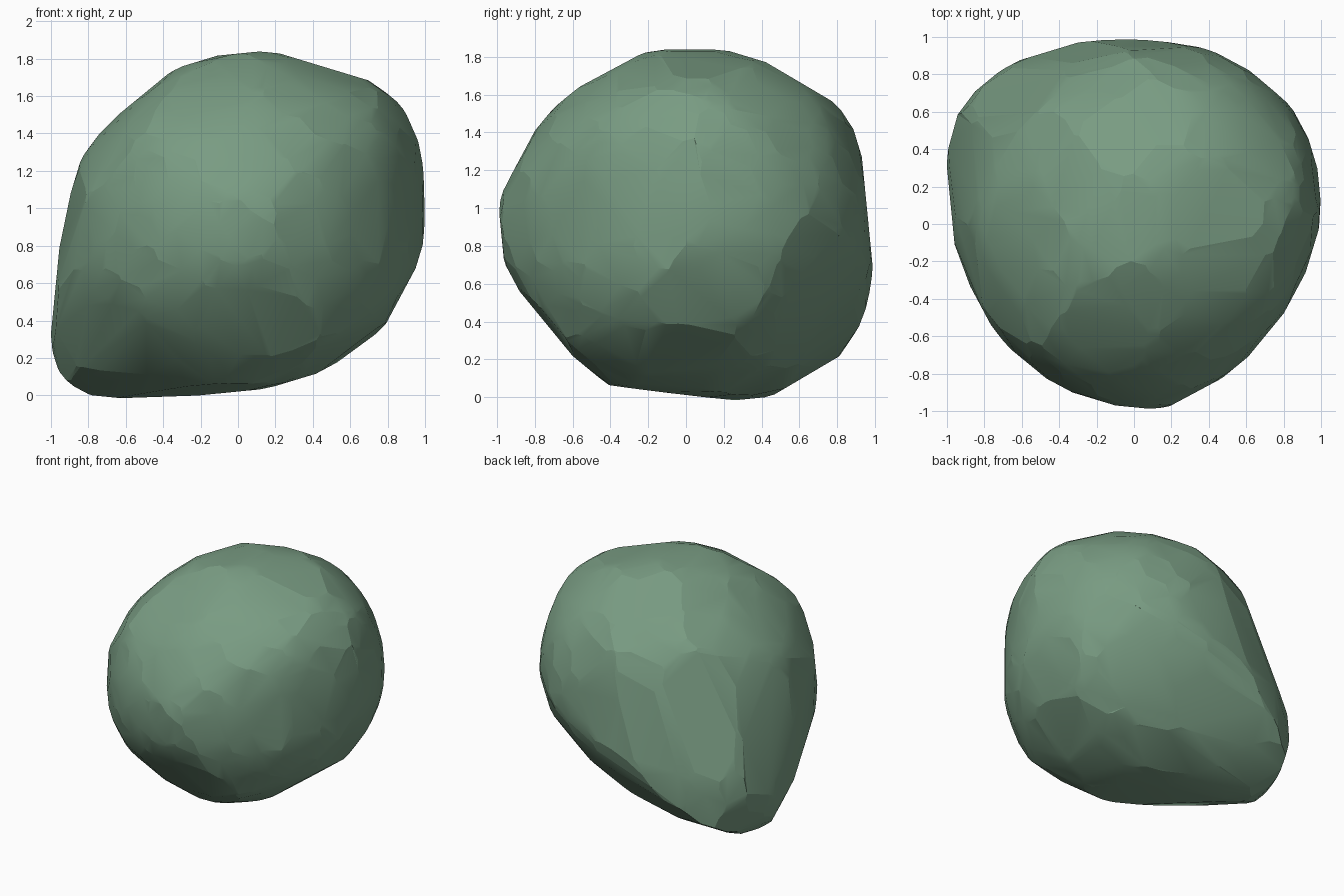
import bpy
import bmesh
import math
from mathutils import Vector

if "Cube" in bpy.data.objects:
    bpy.data.objects.remove(bpy.data.objects["Cube"], do_unlink=True)

MID = 0.917   # height of the boulder's middle
CORE = 0.88   # radius of the round core

# Profiles of the boulder, as (across, up) points
front_profile = [
    (-.78, 0), (-.25, 0), (.1, .03), (.3, .08), (.5, .16), (.71, .28), (.83, .47),
    (.95, .68), (.99, .83), (1, 1), (1, 1.16), (.98, 1.3), (.93, 1.45), (.85, 1.57),
    (.71, 1.68), (.3, 1.8), (.2, 1.83), (.03, 1.83), (-.13, 1.81), (-.36, 1.73),
    (-.6, 1.53), (-.76, 1.38), (-.84, 1.26), (-.87, 1.15), (-.96, .6), (-1, .33),
    (-.99, .22), (-.95, .12), (-.9, .06)]
side_profile = [
    (-.99, 1), (-.96, .72), (-.88, .56), (-.6, .27), (-.48, .12), (-.38, .05), (0, .01),
    (.1, 0), (.42, 0), (.52, .03), (.62, .09), (.8, .2), (.92, .34), (.98, .47),
    (.98, .65), (.93, 1.27), (.88, 1.43), (.78, 1.57), (.6, 1.68), (.23, 1.83),
    (-.2, 1.83), (-.36, 1.75), (-.7, 1.53), (-.9, 1.22), (-.97, 1.08)]
plan_profile = [
    (-1, .33), (-.98, .48), (-.92, .64), (-.8, .75), (-.64, .86), (-.3, .97), (-.1, .99),
    (.1, .98), (.3, .96), (.6, .83), (.8, .67), (.92, .48), (.98, .3), (1, .1),
    (.96, -.12), (.88, -.33), (.61, -.71), (.18, -.98), (-.1, -.97), (-.33, -.9),
    (-.5, -.8), (-.7, -.63), (-.92, -.25), (-.97, 0)]

# Slanted profiles, measured from the middle
front_slant = [
    (-.94, 0), (-.91, .19), (-.75, .47), (-.63, .59), (-.3, .82), (.03, .92), (.34, .89),
    (.71, .75), (.82, .64), (.97, .41), (1.05, 0), (1.05, -.08), (.97, -.32),
    (.77, -.61), (.25, -.89), (-.06, -.94), (-.22, -.92), (-.52, -.77), (-.8, -.52),
    (-.9, -.32), (-.93, -.16)]
back_slant = [
    (-1.05, .05), (-.95, .5), (-.86, .66), (-.7, .81), (-.48, .89), (.07, .92),
    (.2, .89), (.45, .77), (.77, .56), (.86, .36), (.94, -.13), (.82, -.61),
    (.6, -1.09), (.39, -1.16), (.26, -1.14), (-.4, -.86), (-.78, -.51), (-.97, -.26)]
under_slant = [
    (-.91, .36), (-.87, .51), (-.66, .81), (-.39, .94), (0, 1), (.38, .91), (.79, .54),
    (.92, .26), (1.09, -.33), (1.1, -.54), (1.04, -.75), (.87, -.92), (.18, -.99),
    (-.22, -.94), (-.73, -.66), (-.87, -.39), (-.93, -.14)]

# Corners of the low tip that no chisel plane may cut off
knobs = [Vector((x, y, z - MID)) for x, y, z in (
    (-.87, .48, .06), (-.93, .3, .09), (-.82, .71, .18), (-.78, .4, 0), (-.25, .1, 0),
    (-1, .33, .33), (-.97, -.05, .49), (-.92, .62, .45), (-.64, .85, .45))]


def core_reach(normal):
    """Distance to the round core with the low tip drawn out of it."""
    return max(CORE, max(k.dot(normal) for k in knobs))


def cuts_from_profile(profile, facing, base=0.0, count=32):
    """Planes (normal, distance) that wrap a profile lying square to a direction."""
    facing = Vector(facing).normalized()
    up = Vector((0, 1, 0)) if facing.z > 0.99 else Vector((0, 0, 1))
    up = (up - facing * up.dot(facing)).normalized()
    across = up.cross(facing)
    planes = []
    for i in range(count):
        a = math.tau * (i + 0.5) / count
        c, s = math.cos(a), math.sin(a)
        reach = max(u * c + (v - base) * s for u, v in profile)
        planes.append((across * c + up * s, reach))
    return planes


def blended_reach(normal, margins):
    """Distance for a new plane: the core plus a margin blended from nearby planes."""
    total = weight_sum = 0.0
    for n, margin in margins:
        weight = 1.0 / ((n - normal).length_squared + 0.002) ** 2
        total += weight * margin
        weight_sum += weight
    return core_reach(normal) + total / weight_sum


def hull(points):
    bm = bmesh.new()
    for p in points:
        bm.verts.new(p)
    result = bmesh.ops.convex_hull(bm, input=bm.verts)
    spare = {g for g in result["geom_interior"] + result["geom_unused"]
             if isinstance(g, bmesh.types.BMVert)}
    bmesh.ops.delete(bm, geom=list(spare), context="VERTS")
    bmesh.ops.recalc_face_normals(bm, faces=bm.faces)
    return bm


# Planes that chisel the boulder
planes = (
    cuts_from_profile(front_profile, (0, -1, 0), MID)
    + cuts_from_profile(side_profile, (1, 0, 0), MID)
    + cuts_from_profile(plan_profile, (0, 0, 1))
    + cuts_from_profile(front_slant, (.7, -1, .59))
    + cuts_from_profile(back_slant, (-.7, 1, .59))
    + cuts_from_profile(under_slant, (.75, 1, -.5)))
margins = [(n, reach - core_reach(n)) for n, reach in planes]
FACETS = 360
for i in range(FACETS):
    z = 1 - (2 * i + 1) / FACETS
    a = i * math.pi * (3 - math.sqrt(5))
    r = math.sqrt(1 - z * z)
    n = Vector((r * math.cos(a), r * math.sin(a), z))
    planes.append((n, blended_reach(n, margins)))

# The solid inside all planes: hull of the dual points, then its own dual
dual = hull([n / d for n, d in planes])
corners = []
for f in dual.faces:
    distance = f.normal.dot(f.verts[0].co)
    if distance > 0.01:
        corners.append(f.normal / distance)
dual.free()
bm = hull(corners)
bmesh.ops.remove_doubles(bm, verts=bm.verts, dist=0.02)
bmesh.ops.dissolve_limit(bm, angle_limit=math.radians(2), verts=bm.verts, edges=bm.edges)
bmesh.ops.translate(bm, verts=bm.verts, vec=(0, 0, MID))
bmesh.ops.recalc_face_normals(bm, faces=bm.faces)

mesh = bpy.data.meshes.new("boulder")
bm.to_mesh(mesh)
bm.free()
boulder = bpy.data.objects.new("boulder", mesh)
bpy.context.collection.objects.link(boulder)

# Mossy stone colour
stone = bpy.data.materials.new("mossy green stone")
stone.use_nodes = True
colour = (0.19, 0.33, 0.225, 1)
stone.diffuse_color = colour
stone.node_tree.nodes["Principled BSDF"].inputs["Base Color"].default_value = colour
mesh.materials.append(stone)

# Soft facets
bpy.ops.object.select_all(action="DESELECT")
boulder.select_set(True)
bpy.context.view_layer.objects.active = boulder
bpy.ops.object.shade_smooth_by_angle(angle=math.radians(12))
